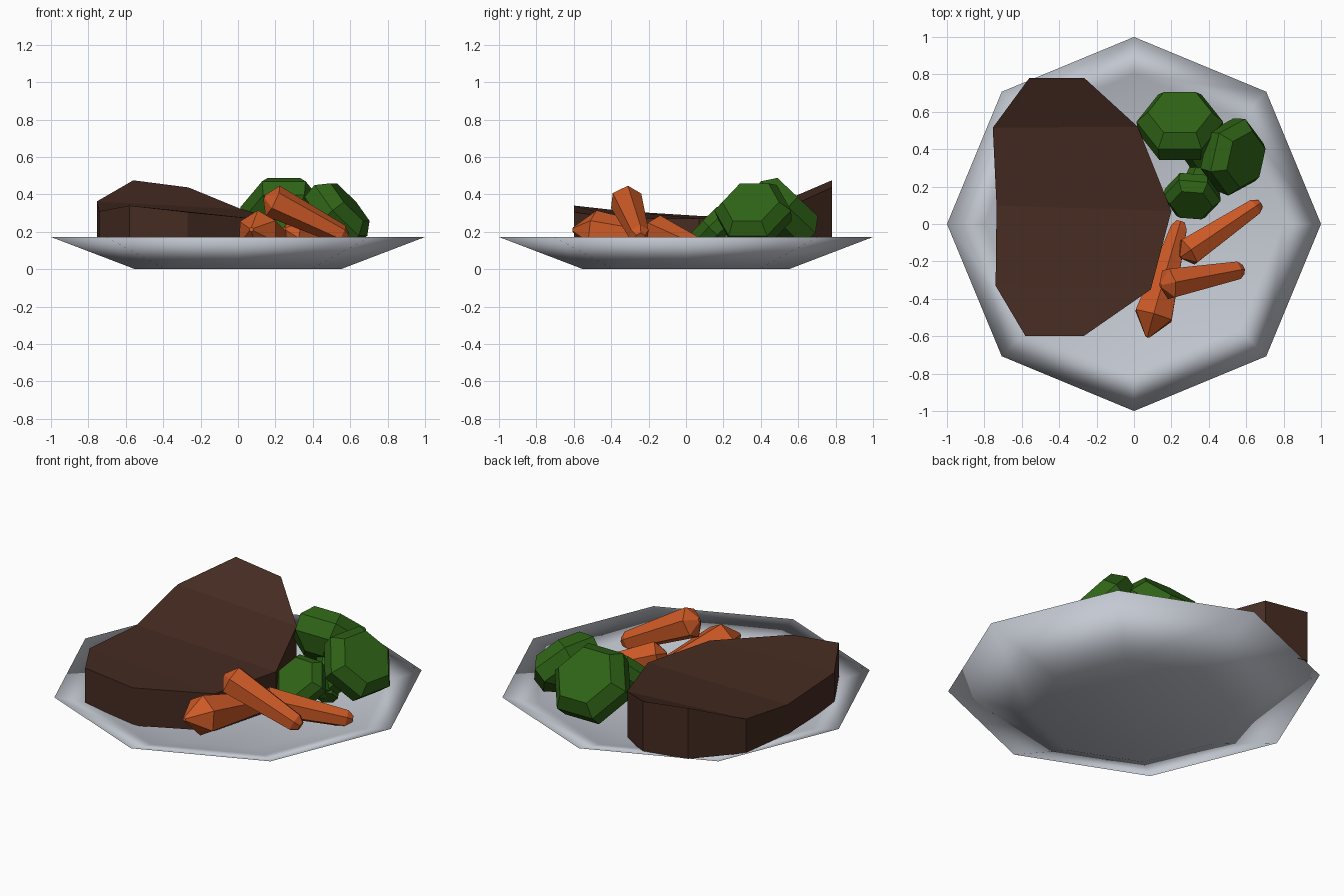
import bpy, math
from mathutils import Vector

if "Cube" in bpy.data.objects:
    bpy.data.objects.remove(bpy.data.objects["Cube"])


def material(name, rgb):
    m = bpy.data.materials.new(name)
    m.diffuse_color = (*rgb, 1)
    m.use_nodes = True
    m.node_tree.nodes["Principled BSDF"].inputs["Base Color"].default_value = m.diffuse_color
    return m


GREY = material("plate grey", (0.55, 0.58, 0.64))
BROWN = material("steak brown", (0.062, 0.025, 0.016))
GREEN = material("broccoli green", (0.028, 0.125, 0.008))
ORANGE = material("carrot orange", (0.60, 0.10, 0.019))


def make(name, verts, faces, mat, smooth=False):
    me = bpy.data.meshes.new(name)
    me.from_pydata(verts, [], faces)
    me.materials.append(mat)
    for p in me.polygons:
        p.use_smooth = smooth
    ob = bpy.data.objects.new(name, me)
    bpy.context.collection.objects.link(ob)
    return ob


def loft(name, start, axis, rings, mat, sides=6, roll=0.0, smooth=False):
    """Polygonal rings (distance, radius) along an axis, closed at both ends."""
    start, axis = Vector(start), Vector(axis).normalized()
    u = axis.cross(Vector((0, 0, 1)))
    u = u.normalized() if u.length > 1e-4 else Vector((1, 0, 0))
    v = axis.cross(u)
    verts, faces = [], []
    for d, r in rings:
        for i in range(sides):
            a = roll + 2 * math.pi * i / sides
            verts.append(start + axis * d + (u * math.cos(a) + v * math.sin(a)) * r)
    for k in range(len(rings) - 1):
        for i in range(sides):
            a, b = k * sides + i, k * sides + (i + 1) % sides
            faces.append((a, b, b + sides, a + sides))
    faces.append(tuple(reversed(range(sides))))
    n = len(verts)
    faces.append(tuple(range(n - sides, n)))
    return make(name, verts, faces, mat, smooth)


# Plate: shallow octagonal dish, outside then inside
loft("plate", (0, 0, 0), (0, 0, 1),
     [(0, 0.55), (0.172, 1.0), (0.118, 0.80), (0.035, 0.54)], GREY, 8, smooth=True)

# Steak: five left/right rows, with the underside resting on the dish
rows = [((-0.58, -0.60, 0.34), (-0.27, -0.60, 0.305)),
        ((-0.74, -0.33, 0.31), (0.09, -0.35, 0.27)),
        ((-0.735, 0.10, 0.283), (0.20, 0.07, 0.27)),
        ((-0.755, 0.515, 0.362), (0.02, 0.52, 0.32)),
        ((-0.56, 0.78, 0.475), (-0.265, 0.78, 0.437))]
top = [p for row in rows for p in row]
bottom = [(x, y, max(0.05, 0.045 + (math.hypot(x, y) - 0.54) * 0.31)) for x, y, z in top]
faces = []
for i in range(0, 8, 2):
    faces.append((i, i + 1, i + 3, i + 2))
    faces.append((i + 10, i + 12, i + 13, i + 11))
loop = [0, 1, 3, 5, 7, 9, 8, 6, 4, 2]
for a, b in zip(loop, loop[1:] + loop[:1]):
    faces.append((a, a + 10, b + 10, b))
make("steak", top + bottom, faces, BROWN)

# Broccoli: three faceted florets on stems meeting in the middle
root = Vector((0.37, 0.31, 0.13))
florets = [((0.245, 0.53, 0.315), (0.0, 0.69, 0.73), 0.232),
           ((0.535, 0.36, 0.30), (0.68, -0.15, 0.62), 0.21),
           ((0.31, 0.145, 0.215), (-0.05, -0.65, 0.65), 0.155)]
for i, (c, axis, r) in enumerate(florets):
    loft(f"broccoli_head_{i + 1}", c, axis,
         [(-0.62 * r, 0.50 * r), (-0.30 * r, 0.95 * r), (0.10 * r, 1.0 * r),
          (0.42 * r, 0.74 * r)], GREEN)
    d = Vector(c) - root
    loft(f"broccoli_stem_{i + 1}", root - d * 0.2, d,
         [(0, 0.06), (d.length * 1.1, 0.08)], GREEN)

# Carrots: tapered sticks with a pointed thick end
carrots = [((0.105, -0.49, 0.20), (0.24, -0.02, 0.15), 0.115, 0.05, 0.12),
           ((0.185, -0.32, 0.365), (0.55, -0.25, 0.185), 0.09, 0.055, 0.05),
           ((0.29, -0.15, 0.205), (0.645, 0.09, 0.105), 0.085, 0.05, 0.05)]
for i, (a, b, r0, r1, tip) in enumerate(carrots):
    d = Vector(b) - Vector(a)
    L = d.length
    loft(f"carrot_{i + 1}", a, d,
         [(-tip, 0.012), (0, r0), (L, r1), (L + 0.035, r1 * 0.5)], ORANGE, roll=0.5)
